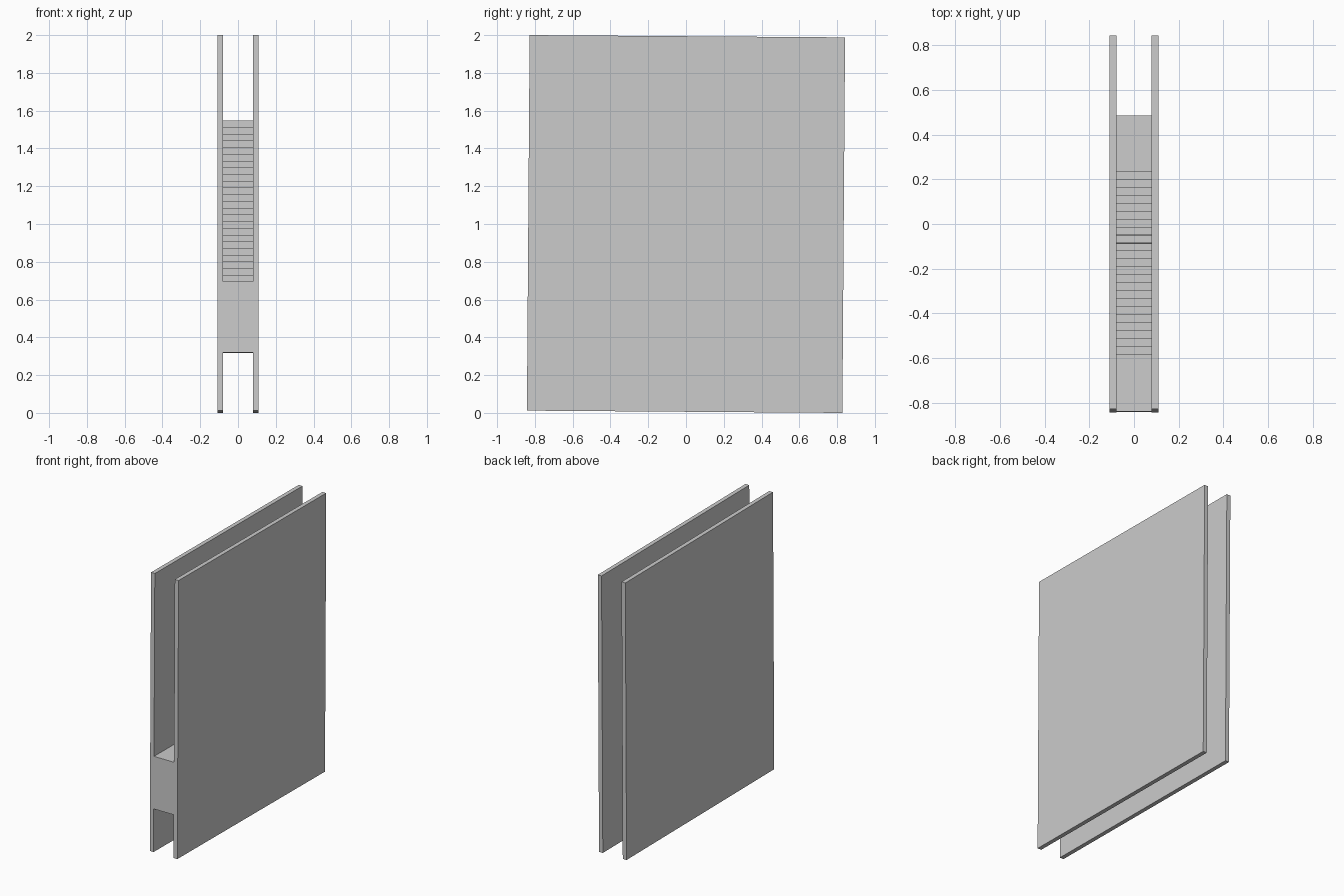
import bpy, bmesh
from mathutils import Matrix

if "Cube" in bpy.data.objects:
    bpy.data.objects.remove(bpy.data.objects["Cube"])

# The whole staircase leans very slightly about its centre
LEAN = Matrix.Translation((0, 0, 1)) @ Matrix.Rotation(-0.0072, 4, 'X')


def extrude_profile(name, pts, x0, x1):
    """Extrude a closed (y, z) profile from x0 to x1."""
    bm = bmesh.new()
    face = bm.faces.new([bm.verts.new((x0, y, z - 1)) for y, z in pts])
    out = bmesh.ops.extrude_face_region(bm, geom=[face])
    new = [g for g in out['geom'] if isinstance(g, bmesh.types.BMVert)]
    bmesh.ops.translate(bm, verts=new, vec=(x1 - x0, 0, 0))
    bmesh.ops.recalc_face_normals(bm, faces=bm.faces)
    bm.transform(LEAN)
    mesh = bpy.data.meshes.new(name)
    bm.to_mesh(mesh)
    bm.free()
    obj = bpy.data.objects.new(name, mesh)
    bpy.context.collection.objects.link(obj)
    return obj


HALF_Y, HALF_Z = 0.835, 0.994
INNER, OUTER = 0.079, 0.109

# Side walls
wall = [(-HALF_Y, 1 - HALF_Z), (HALF_Y, 1 - HALF_Z),
        (HALF_Y, 1 + HALF_Z), (-HALF_Y, 1 + HALF_Z)]
extrude_profile("left_wall", wall, -OUTER, -INNER)
extrude_profile("right_wall", wall, INNER, OUTER)

# Stair flight: lower landing, 24 risers, upper landing, sloped underside
RISERS = 24
y0, z0, y1, z1 = -0.583, 0.689, 0.231, 1.55
run, rise = (y1 - y0) / (RISERS - 1), (z1 - z0) / RISERS
thick, bend = 0.375, 0.16
profile = [(-HALF_Y, z0)]
for i in range(RISERS):
    y = y0 + i * run
    profile += [(y, z0 + i * rise), (y, z0 + (i + 1) * rise)]
profile += [(0.481, z1), (0.481, z1 - thick), (y1 + bend, z1 - thick),
            (y0 + bend, z0 - thick), (-HALF_Y, z0 - thick)]
extrude_profile("stair_flight", profile, -INNER, INNER)
